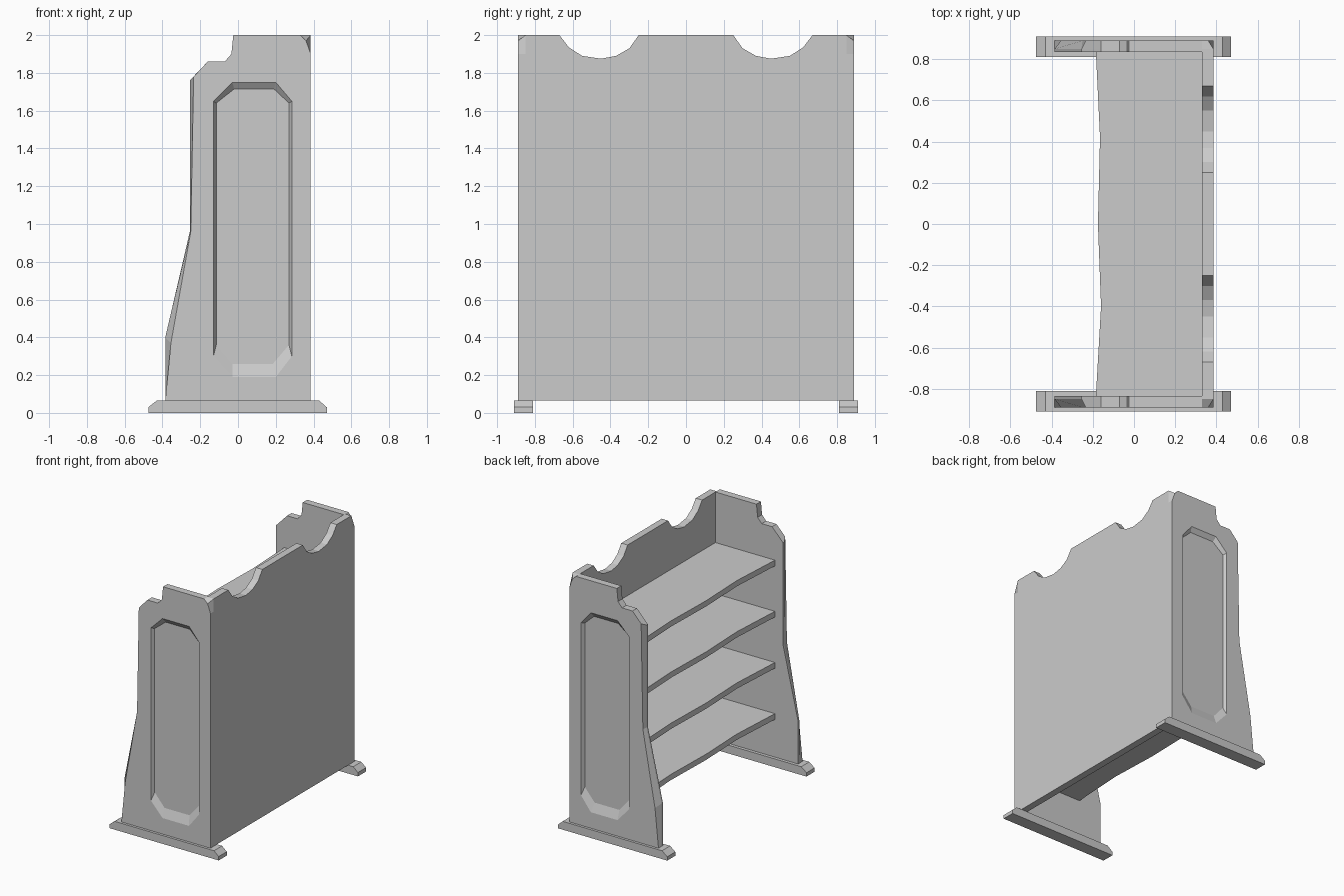
import bpy, bmesh, math

old = bpy.data.objects.get("Cube")
if old:
    bpy.data.objects.remove(old, do_unlink=True)

grey = bpy.data.materials.new("plain_grey")
grey.use_nodes = True
colour = (0.6, 0.6, 0.6, 1)
grey.diffuse_color = colour
grey.node_tree.nodes["Principled BSDF"].inputs["Base Color"].default_value = colour


def finish(bm, name, mirrored=False):
    bmesh.ops.recalc_face_normals(bm, faces=bm.faces)
    mesh = bpy.data.meshes.new(name)
    bm.to_mesh(mesh)
    bm.free()
    mesh.materials.append(grey)
    obj = bpy.data.objects.new(name, mesh)
    bpy.context.collection.objects.link(obj)
    if mirrored:
        mod = obj.modifiers.new("Mirror", 'MIRROR')
        mod.use_axis = (False, True, False)
    return obj


def ring(bm, points):
    return [bm.verts.new(p) for p in points]


def bridge(bm, a, b):
    for i in range(len(a)):
        j = (i + 1) % len(a)
        bm.faces.new((a[i], a[j], b[j], b[i]))


def prism(name, start, end, mirrored=False):
    bm = bmesh.new()
    a, b = ring(bm, start), ring(bm, end)
    bridge(bm, a, b)
    bm.faces.new(a)
    bm.faces.new(b)
    return finish(bm, name, mirrored)


# End panels: shaped outline, worn outer edge and a sunken octagonal field
outline = [(-.385, .065), (-.385, .4), (-.255, .96), (-.255, 1.76), (-.16, 1.86),
           (-.07, 1.86), (-.035, 1.9), (-.025, 2), (.33, 2), (.385, 2), (.385, 1.9), (.385, .065)]
worn = list(outline)
worn[1], worn[2], worn[3] = (-.355, .37), (-.25, .96), (-.235, 1.78)
worn[9] = (.36, 1.97)
rim = [(-.13, .3), (-.03, .19), (.2, .19), (.285, .3),
       (.285, 1.65), (.2, 1.75), (-.03, 1.75), (-.13, 1.65)]
field = [(-.115, .36), (-.03, .26), (.185, .26), (.27, .36),
         (.27, 1.64), (.19, 1.715), (-.02, 1.715), (-.115, 1.64)]

bm = bmesh.new()
inner, middle, outer, lip, sunk = [
    ring(bm, [(x, y, z) for x, z in pts])
    for pts, y in ((outline, -.835), (outline, -.85), (worn, -.89), (rim, -.89), (field, -.865))]
bridge(bm, inner, middle)
bridge(bm, middle, outer)
bridge(bm, lip, sunk)
bm.faces.new(inner)
bm.faces.new(sunk)
edges = [bm.edges.get((r[i - 1], r[i])) for r in (outer, lip) for i in range(len(r))]
bmesh.ops.triangle_fill(bm, edges=edges, use_beauty=True)
finish(bm, "end_panels", True)

# Feet: long runners with sloped tips
foot = [(-.475, 0), (-.475, .03), (-.43, .065), (.43, .065), (.47, .03), (.47, 0)]
prism("feet", [(x, -.91, z) for x, z in foot], [(x, -.81, z) for x, z in foot], True)

# Back board: two scallops in the top edge
scallop = [(.25, 2), (.3, 1.93), (.37, 1.89), (.45, 1.875), (.55, 1.89), (.62, 1.935), (.67, 2)]
half = scallop + [(.835, 2), (.835, .065)]
back = half + [(-y, z) for y, z in reversed(half)]
prism("back_board", [(.33, y, z) for y, z in back], [(.385, y, z) for y, z in back])

# Shelves: slightly uneven front edge
shelf = [(.33, -.835), (-.185, -.835), (-.16, -.4), (-.175, 0), (-.165, .42), (-.185, .835), (.33, .835)]
for i in range(4):
    top = .405 + .4 * i
    prism(f"shelf_{i + 1}", [(x, y, top - .045) for x, y in shelf], [(x, y, top) for x, y in shelf])
